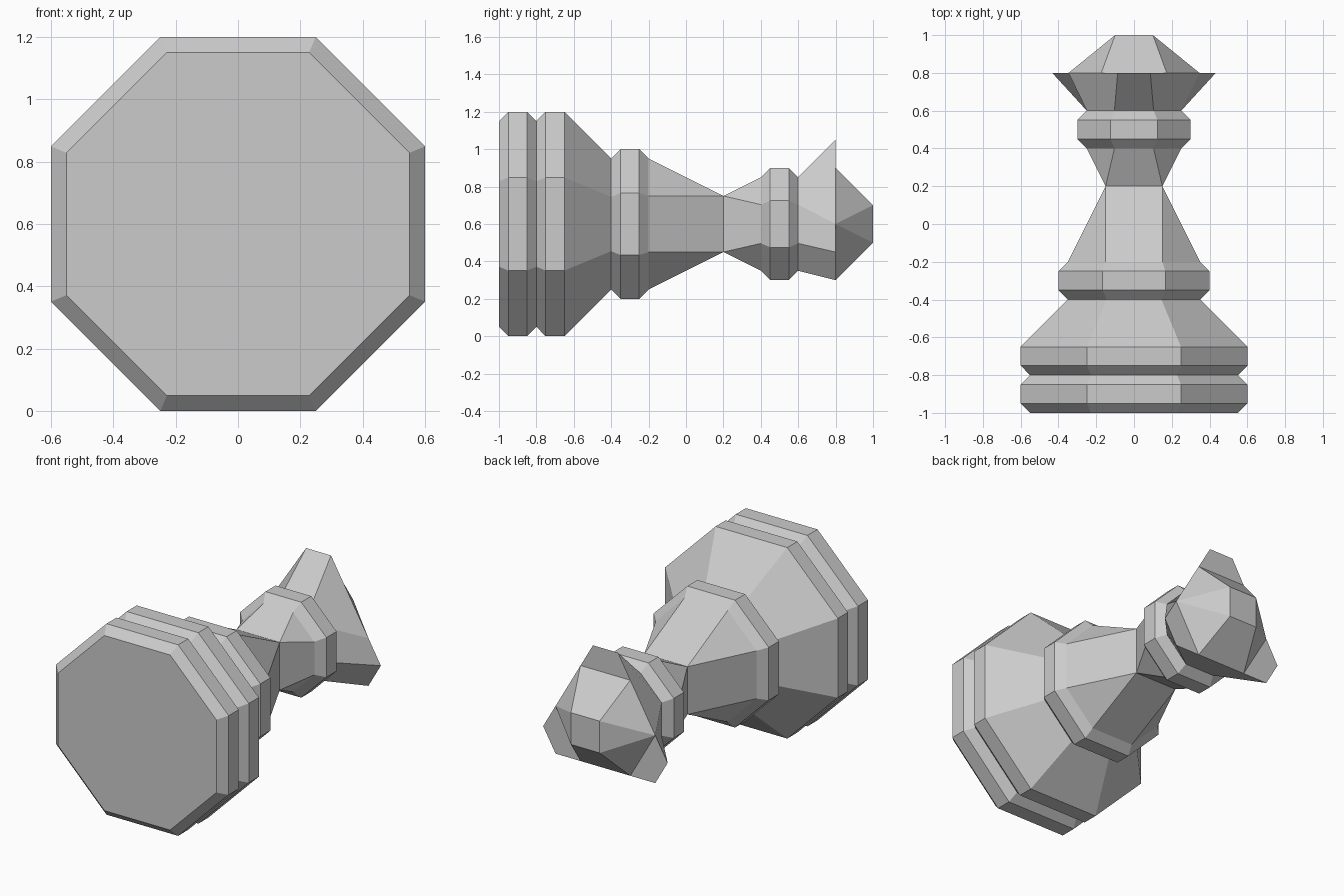
import bpy
import bmesh
from math import sqrt

AXIS_HEIGHT = 0.6

cube = bpy.data.objects.get("Cube")
if cube:
    bpy.data.objects.remove(cube)

grey = bpy.data.materials.new("plain_grey")
grey.use_nodes = True
colour = (0.6, 0.6, 0.6, 1)
grey.diffuse_color = colour
grey.node_tree.nodes["Principled BSDF"].inputs["Base Color"].default_value = colour


def mirrored(half):
    """Close a half outline (top to bottom) by mirroring it in x."""
    return half + [(-x, z) for x, z in reversed(half)]


def octagon(r, side=None):
    a = r * 0.415 if side is None else side
    return mirrored([(a, r), (r, a), (r, -a), (a, -r)])


def loft(name, sections, cap_front=False, cap_back=False):
    """Skin eight-point outlines placed along y; repeated points merge."""
    bm = bmesh.new()
    rings = []
    for y, outline in sections:
        found = {}
        ring = []
        for p in outline:
            if p not in found:
                found[p] = bm.verts.new((p[0], y, p[1] + AXIS_HEIGHT))
            ring.append(found[p])
        rings.append(ring)

    def add_face(verts):
        unique = list(dict.fromkeys(verts))
        if len(unique) > 2:
            face = bm.faces.new(unique)
            if face.calc_area() < 1e-5:
                bm.faces.remove(face)

    for lower, upper in zip(rings, rings[1:]):
        for i in range(len(lower)):
            j = (i + 1) % len(lower)
            add_face([lower[i], lower[j], upper[j], upper[i]])
    if cap_front:
        add_face(rings[0][::-1])
    if cap_back:
        add_face(rings[-1])
    mesh = bpy.data.meshes.new(name)
    bm.to_mesh(mesh)
    bm.free()
    mesh.materials.append(grey)
    obj = bpy.data.objects.new(name, mesh)
    bpy.context.collection.objects.link(obj)
    return obj


# Two-tier foot and its tapering shoulder
base_profile = [(-1, 0.55), (-0.95, 0.6), (-0.85, 0.6), (-0.8, 0.55),
                (-0.75, 0.6), (-0.65, 0.6), (-0.4, 0.35)]
loft("base", [(y, octagon(r)) for y, r in base_profile], cap_front=True)

# Lower collar
shoulder = octagon(0.35, 0.15)
loft("lower_collar", [(-0.4, octagon(0.35)), (-0.35, octagon(0.4)),
                      (-0.25, octagon(0.4)), (-0.2, shoulder)])

# Stem pinched to a square waist
loft("stem", [(-0.2, shoulder), (0.2, octagon(0.15, 0.15)), (0.4, octagon(0.25))])

# Upper collar
upper_profile = [(0.4, 0.25), (0.45, 0.3), (0.55, 0.3), (0.6, 0.25)]
loft("upper_collar", [(y, octagon(r)) for y, r in upper_profile])

# Three-pronged crown with a faceted dome
u = 0.05 * sqrt(3)
prongs = mirrored([(u, 0.45), (4 * u, 0), (5 * u, -0.15), (4 * u, -0.3)])
hexagon = mirrored([(2 * u, 0.3), (4 * u, 0), (4 * u, 0), (2 * u, -0.3)])
loft("crown", [(0.6, octagon(0.25)), (0.8, prongs), (0.8, hexagon),
               (1, octagon(0.1, 0.1))], cap_back=True)
